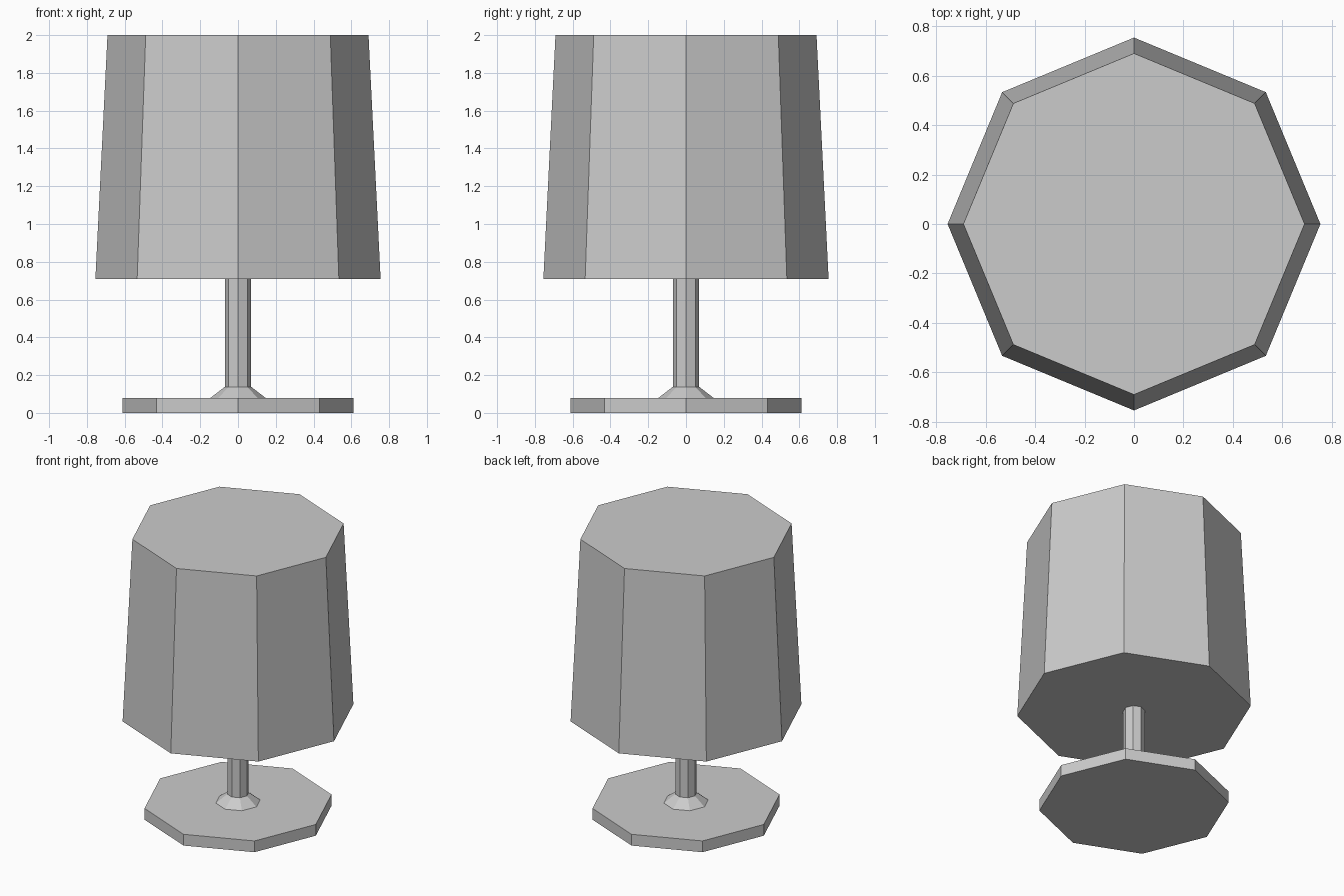
import bpy
import bmesh
from math import cos, sin, pi

SIDES = 8

cube = bpy.data.objects.get("Cube")
if cube:
    bpy.data.objects.remove(cube, do_unlink=True)

grey = bpy.data.materials.new("plain_grey")
grey.use_nodes = True
color = (0.6, 0.6, 0.6, 1)
grey.diffuse_color = color
grey.node_tree.nodes["Principled BSDF"].inputs["Base Color"].default_value = color


def octagonal_part(name, low_radius, high_radius, bottom, top):
    """Closed eight-sided frustum with corners on the x and y axes."""
    bm = bmesh.new()
    rings = []
    for radius, z in ((low_radius, bottom), (high_radius, top)):
        rings.append([bm.verts.new((radius * cos(2 * pi * i / SIDES),
                                    radius * sin(2 * pi * i / SIDES), z))
                      for i in range(SIDES)])
    low, high = rings
    for i in range(SIDES):
        j = (i + 1) % SIDES
        bm.faces.new((low[i], low[j], high[j], high[i]))
    bm.faces.new(low[::-1])
    bm.faces.new(high)
    mesh = bpy.data.meshes.new(name)
    bm.to_mesh(mesh)
    bm.free()
    mesh.materials.append(grey)
    obj = bpy.data.objects.new(name, mesh)
    bpy.context.collection.objects.link(obj)
    return obj


# Foot, flared collar, stem and tapered shade
octagonal_part("base", 0.612, 0.612, 0, 0.08)
octagonal_part("collar", 0.145, 0.07, 0.08, 0.138)
octagonal_part("stem", 0.07, 0.07, 0.138, 0.71)
octagonal_part("lamp_shade", 0.755, 0.691, 0.71, 2)
